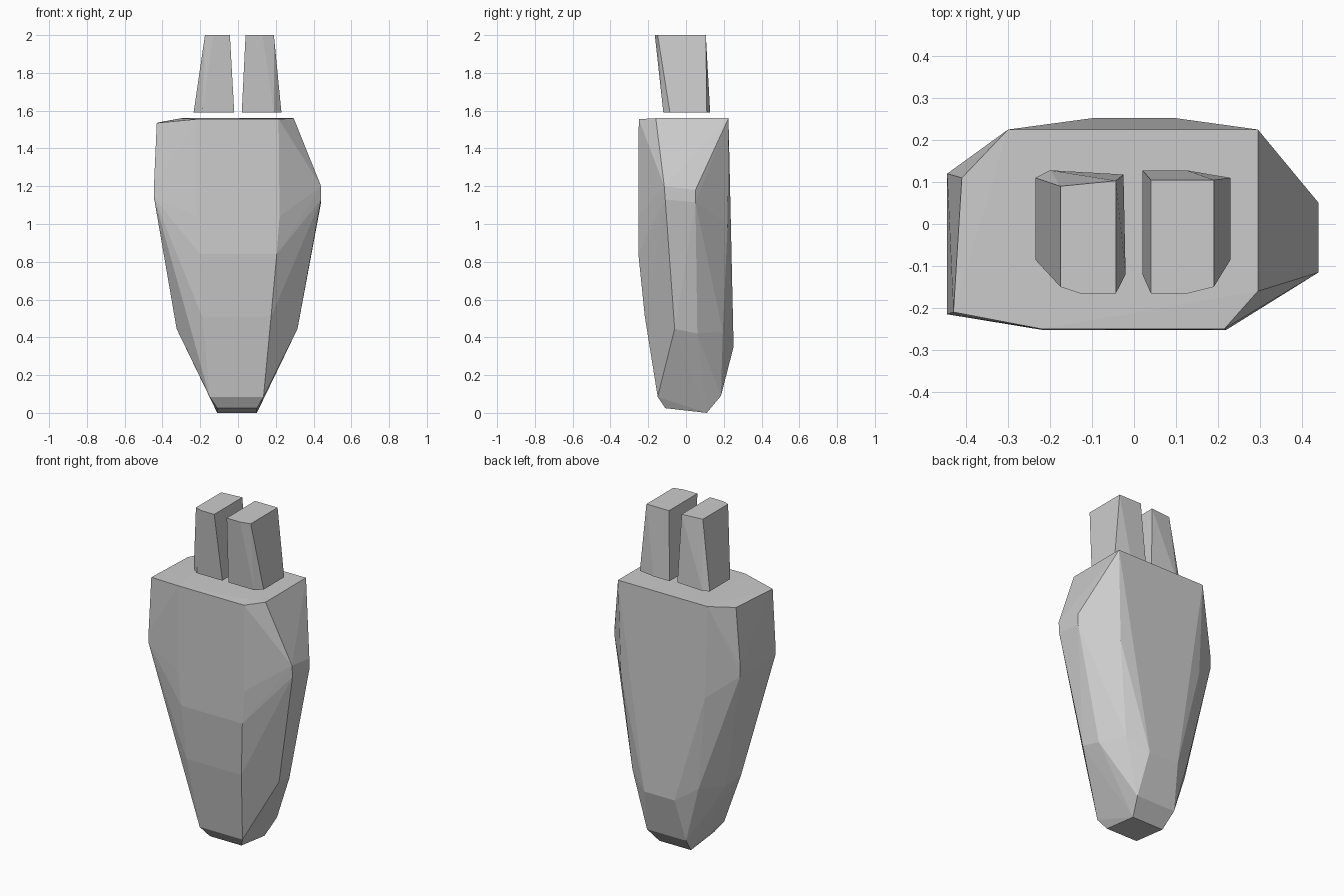
import bpy, bmesh


def hull(name, points):
    """Faceted solid wrapped around a few key corners."""
    bm = bmesh.new()
    for p in points:
        bm.verts.new(p)
    res = bmesh.ops.convex_hull(bm, input=bm.verts[:])
    loose = [v for v in bm.verts if not v.link_faces]
    bmesh.ops.delete(bm, geom=loose, context='VERTS')
    bmesh.ops.dissolve_limit(bm, angle_limit=0.01, verts=bm.verts[:], edges=bm.edges[:])
    bmesh.ops.recalc_face_normals(bm, faces=bm.faces[:])
    mesh = bpy.data.meshes.new(name)
    bm.to_mesh(mesh)
    bm.free()
    ob = bpy.data.objects.new(name, mesh)
    bpy.context.collection.objects.link(ob)
    return ob


def pair(xl, xr, y, z):
    """Left and right corner sharing depth and height."""
    return [(xl, y, z), (xr, y, z)]


# Tapered body: top rim
body = pair(-0.30, 0.295, 0.225, 1.56) + pair(-0.22, 0.215, -0.25, 1.555)
body += [(0.295, -0.16, 1.56), (-0.43, -0.21, 1.535), (-0.41, 0.11, 1.54)]
# Widest band
body += [(0.44, -0.115, 1.2), (0.44, 0.05, 1.18), (0.44, 0.05, 1.115), (0.44, -0.11, 1.13)]
body += [(-0.445, y, z) for y in (-0.215, 0.12) for z in (1.2, 1.14)]
# Front panel
body += pair(-0.22, 0.22, -0.252, 1.04) + pair(-0.20, 0.205, -0.252, 0.84)
body += pair(-0.19, 0.175, -0.218, 0.51)
# Back panel and lower sides
body += pair(-0.28, 0.28, 0.22, 1.0) + pair(-0.22, 0.22, 0.195, 0.43)
body += pair(-0.10, 0.10, 0.252, 0.35)
body += pair(-0.325, 0.315, -0.06, 0.445) + pair(-0.31, 0.30, 0.06, 0.42)
# Narrow foot
body += pair(-0.15, 0.135, -0.15, 0.085) + pair(-0.13, 0.13, 0.185, 0.09)
body += pair(-0.11, 0.10, -0.11, 0.025) + pair(-0.11, 0.10, 0.11, 0.0)
hull("tapered_body", body)


def block(name, bottom, top):
    hull(name, [(x, y, 1.59) for x, y in bottom] + [(x, y, 2.0) for x, y in top])


# Two upright blocks floating just above the rim
block("right_block",
      [(0.02, 0.128), (0.125, 0.128), (0.23, 0.11), (0.23, -0.085), (0.19, -0.12), (0.02, -0.12)],
      [(0.04, 0.105), (0.19, 0.105), (0.19, -0.15), (0.13, -0.165), (0.04, -0.165)])
block("left_block",
      [(-0.025, 0.118), (-0.2, 0.128), (-0.235, 0.11), (-0.235, -0.085), (-0.19, -0.12), (-0.02, -0.12)],
      [(-0.043, 0.103), (-0.175, 0.09), (-0.175, -0.15), (-0.13, -0.165), (-0.043, -0.165)])
